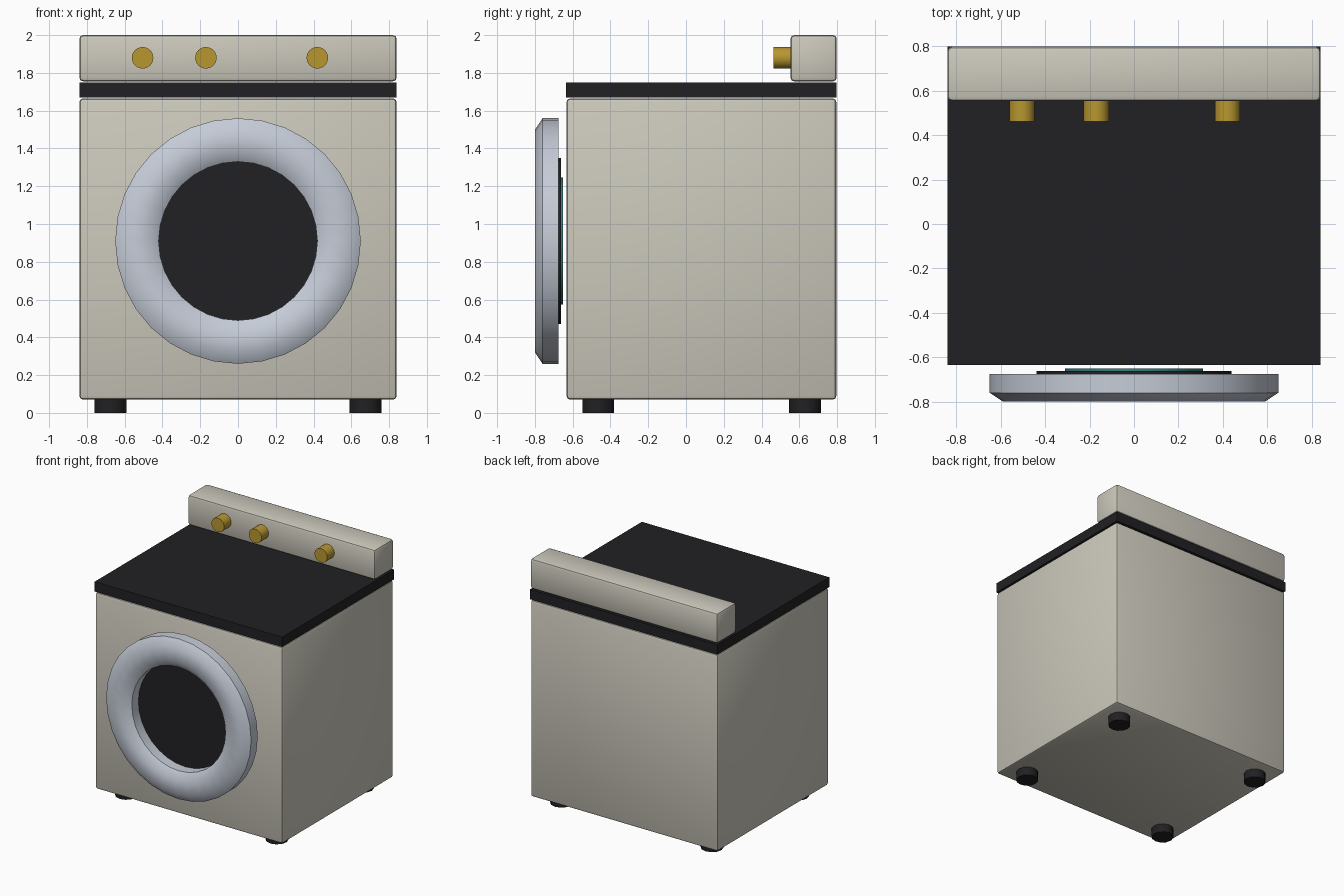
import bpy, math
from mathutils import Vector

if "Cube" in bpy.data.objects:
    bpy.data.objects.remove(bpy.data.objects["Cube"])


def material(name, rgb):
    m = bpy.data.materials.new(name)
    m.diffuse_color = (*rgb, 1)
    m.use_nodes = True
    m.node_tree.nodes["Principled BSDF"].inputs["Base Color"].default_value = m.diffuse_color
    return m


CREAM = material("cream_enamel", (0.60, 0.58, 0.50))
BLACK = material("black", (0.015, 0.015, 0.017))
STEEL = material("steel", (0.56, 0.60, 0.68))
BRASS = material("brass", (0.48, 0.31, 0.03))
TEAL = material("teal", (0.03, 0.22, 0.22))


def finish(ob, name, mat, smooth=None):
    ob.name = name
    ob.data.materials.append(mat)
    if smooth:
        bpy.ops.object.shade_smooth_by_angle(angle=math.radians(smooth))
    return ob


def box(name, lo, hi, mat, bevel=0):
    lo, hi = Vector(lo), Vector(hi)
    bpy.ops.mesh.primitive_cube_add(size=1, location=(lo + hi) / 2)
    ob = bpy.context.object
    ob.scale = hi - lo
    bpy.ops.object.transform_apply(location=False, rotation=False, scale=True)
    if bevel:
        mod = ob.modifiers.new("rounded_edges", 'BEVEL')
        mod.width, mod.segments = bevel, 2
        bpy.ops.object.modifier_apply(modifier=mod.name)
    return finish(ob, name, mat, 40 if bevel else None)


def disc(name, centre, radius, depth, sides, mat, facing_front=True):
    rot = (math.pi / 2, 0, 0) if facing_front else (0, 0, 0)
    bpy.ops.mesh.primitive_cylinder_add(vertices=sides, radius=radius, depth=depth,
                                        location=centre, rotation=rot)
    return finish(bpy.context.object, name, mat, 31)


# cabinet, worktop and control panel
box("cabinet", (-0.84, -0.633, 0.07), (0.84, 0.796, 1.665), CREAM, 0.02)
box("worktop", (-0.84, -0.635, 1.67), (0.84, 0.798, 1.75), BLACK)
box("control_panel", (-0.84, 0.553, 1.755), (0.84, 0.798, 2.0), CREAM, 0.02)

# knobs
for i, x in enumerate((-0.505, -0.17, 0.42)):
    disc(f"knob_{i + 1}", (x, 0.512, 1.88), 0.057, 0.1, 24, BRASS)

# feet
for side, x in (("left", -0.675), ("right", 0.675)):
    for end, y in (("front", -0.465), ("back", 0.63)):
        disc(f"{end}_{side}_foot", (x, y, 0.037), 0.084, 0.074, 12, BLACK, False)

# door ring: profile of (radius, y) swept around the door axis
DOOR_Z, SIDES = 0.91, 32
profile = [(0.42, -0.675), (0.42, -0.76), (0.48, -0.80),
           (0.59, -0.80), (0.65, -0.76), (0.65, -0.675)]
n = len(profile)
verts, faces = [], []
for i in range(SIDES):
    a = 2 * math.pi * i / SIDES
    verts += [(r * math.sin(a), y, r * math.cos(a)) for r, y in profile]
    j = (i + 1) % SIDES
    for k in range(n):
        m = (k + 1) % n
        faces.append((i * n + k, i * n + m, j * n + m, j * n + k))
mesh = bpy.data.meshes.new("door_ring")
mesh.from_pydata(verts, [], faces)
ring = bpy.data.objects.new("door_ring", mesh)
ring.location.z = DOOR_Z
bpy.context.collection.objects.link(ring)
bpy.ops.object.select_all(action='DESELECT')
ring.select_set(True)
bpy.context.view_layer.objects.active = ring
bpy.ops.object.mode_set(mode='EDIT')
bpy.ops.mesh.select_all(action='SELECT')
bpy.ops.mesh.normals_make_consistent(inside=False)
bpy.ops.object.mode_set(mode='OBJECT')
finish(ring, "door_ring", STEEL, 50)

# dark window and the thin coloured disc behind it
disc("door_window", (0, -0.669, DOOR_Z), 0.44, 0.014, 24, BLACK)
inner = disc("drum_disc", (0, -0.657, DOOR_Z), 0.335, 0.012, 16, TEAL)
inner.scale.x = 0.93
